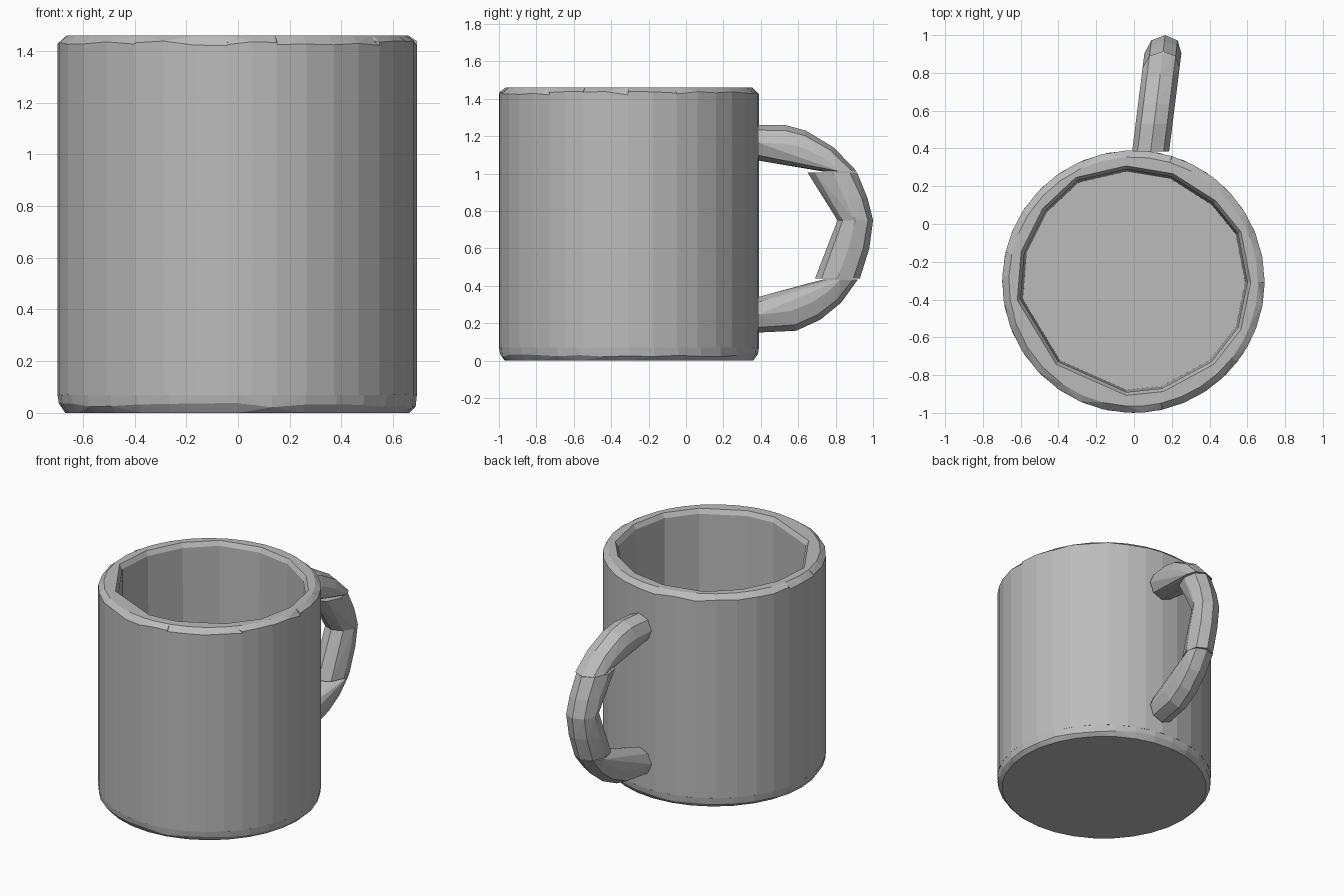
import bpy, bmesh, math, random
from mathutils import Vector

random.seed(4)
if "Cube" in bpy.data.objects:
    bpy.data.objects.remove(bpy.data.objects["Cube"], do_unlink=True)

clay = bpy.data.materials.new("plain grey")
clay.use_nodes = True
grey = (0.5, 0.5, 0.5, 1)
clay.diffuse_color = grey
clay.node_tree.nodes["Principled BSDF"].inputs["Base Color"].default_value = grey

CENTRE = Vector((-0.003, -0.305))
RADIUS = 0.695
SIDES = 32


def convex_part(name, points):
    """One chunky convex piece around the given points."""
    bm = bmesh.new()
    for p in points:
        bm.verts.new(p)
    result = bmesh.ops.convex_hull(bm, input=bm.verts)
    loose = {g for g in result["geom_interior"] + result["geom_unused"]
             if isinstance(g, bmesh.types.BMVert)}
    bmesh.ops.delete(bm, geom=list(loose), context="VERTS")
    bmesh.ops.recalc_face_normals(bm, faces=bm.faces)
    mesh = bpy.data.meshes.new(name)
    bm.to_mesh(mesh)
    bm.free()
    mesh.materials.append(clay)
    obj = bpy.data.objects.new(name, mesh)
    bpy.context.collection.objects.link(obj)


def on_circle(angle, radius, z):
    return (CENTRE.x + radius * math.cos(angle),
            CENTRE.y + radius * math.sin(angle), z)


# Base disc with an uneven chamfer
base = []
for i in range(SIDES):
    a = math.tau * i / SIDES
    base += [on_circle(a, 0.665, 0), on_circle(a, RADIUS, 0.07),
             on_circle(a, 0.69, random.uniform(0.02, 0.04))]
convex_part("base", base)

# Wall staves: inner corner of each seam and the axis the seam runs along
seams = [(0.60, -0.31, "x"), (0.55, -0.05, "x"), (0.42, 0.11, "y"),
         (0.20, 0.25, "y"), (-0.04, 0.29, "y"), (-0.30, 0.23, "y"),
         (-0.47, 0.07, "x"), (-0.58, -0.15, "x"), (-0.60, -0.40, "x"),
         (-0.40, -0.73, "y"), (-0.04, -0.89, "y"), (0.15, -0.87, "y"),
         (0.41, -0.73, "x"), (0.55, -0.55, "x")]


def seam_angle(seam):
    """Angle where the seam meets the outer circle."""
    dx, dy = seam[0] - CENTRE.x, seam[1] - CENTRE.y
    if seam[2] == "x":
        dx = math.copysign(math.sqrt(RADIUS ** 2 - dy ** 2), dx)
    else:
        dy = math.copysign(math.sqrt(RADIUS ** 2 - dx ** 2), dy)
    return math.atan2(dy, dx)


for i, seam in enumerate(seams):
    following = seams[(i + 1) % len(seams)]
    start = seam_angle(seam)
    sweep = (seam_angle(following) - start) % math.tau
    steps = max(2, round(sweep / math.tau * SIDES))
    stave = []
    for k in range(steps + 1):
        a = start + sweep * k / steps
        lip = random.uniform(1.42, 1.44)
        stave += [on_circle(a, RADIUS, 0.07), on_circle(a, RADIUS, lip),
                  on_circle(a, 0.66, 1.46)]
    for corner in (seam, following):
        offset = Vector(corner[:2]) - CENTRE
        for scale, z in ((0.98, 0.07), (1, 1.43), (1.03, 1.46)):
            p = CENTRE + offset * scale
            stave.append((p.x, p.y, z))
    convex_part(f"wall_stave_{i + 1}", stave)


# Handle: each section is an oval between an outer and an inner (y, z) point
def oval(outer, inner, count=8):
    ring = []
    for k in range(count):
        a = math.tau * k / count
        t = 0.5 - 0.5 * math.cos(a)
        y = outer[0] + (inner[0] - outer[0]) * t
        z = outer[1] + (inner[1] - outer[1]) * t
        x = 0.09 + 0.125 * (y - 0.4) + 0.098 * math.sin(a)
        ring.append((x, y, z))
    return ring


handle = {
    "handle_top": [((0.385, 1.26), (0.385, 1.07)), ((0.53, 1.26), (0.53, 1.06)),
                   ((0.64, 1.23), (0.60, 1.05)), ((0.79, 1.14), (0.68, 1.03)),
                   ((0.915, 1.01), (0.74, 1.01))],
    "handle_upper_middle": [((0.915, 1.005), (0.65, 1.005)),
                            ((0.97, 0.87), (0.76, 0.87)),
                            ((1.0, 0.75), (0.81, 0.75))],
    "handle_lower_middle": [((1.0, 0.75), (0.81, 0.75)),
                            ((0.98, 0.60), (0.76, 0.60)),
                            ((0.93, 0.44), (0.69, 0.44))],
    "handle_bottom": [((0.92, 0.435), (0.74, 0.435)), ((0.83, 0.31), (0.68, 0.42)),
                      ((0.72, 0.22), (0.62, 0.40)), ((0.59, 0.16), (0.53, 0.37)),
                      ((0.385, 0.15), (0.385, 0.34))],
}
for name, sections in handle.items():
    convex_part(name, [p for s in sections for p in oval(*s)])
